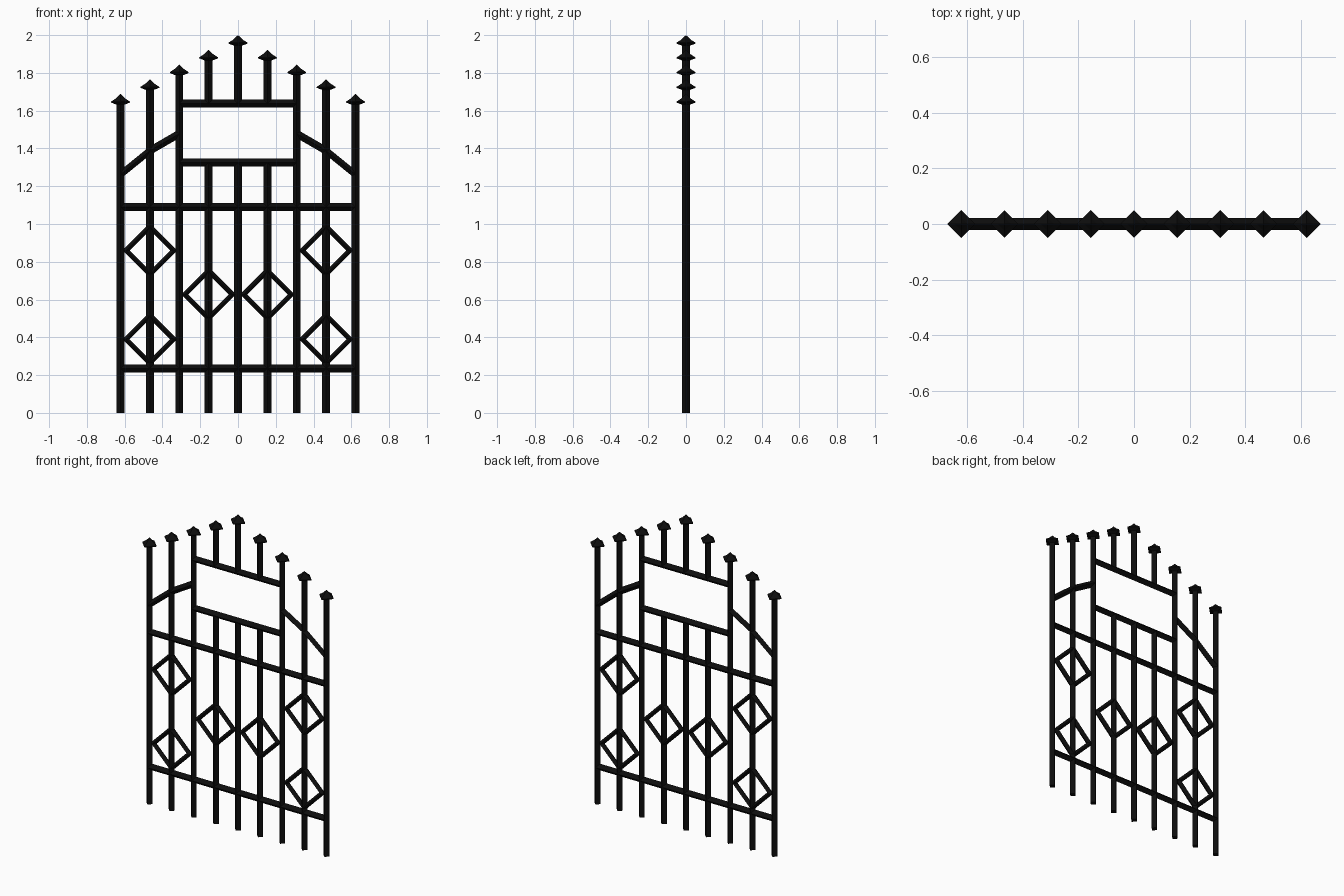
import bpy, bmesh
from mathutils import Vector

if "Cube" in bpy.data.objects:
    bpy.data.objects.remove(bpy.data.objects["Cube"])

iron = bpy.data.materials.new("black_iron")
iron.diffuse_color = (0.004, 0.004, 0.004, 1)
iron.use_nodes = True
iron.node_tree.nodes["Principled BSDF"].inputs["Base Color"].default_value = iron.diffuse_color

R = 0.021          # half diagonal of the bar section
STEP = 0.1555      # spacing between uprights


def finish(name, bm):
    bmesh.ops.recalc_face_normals(bm, faces=bm.faces)
    me = bpy.data.meshes.new(name)
    bm.to_mesh(me)
    bm.free()
    me.materials.append(iron)
    ob = bpy.data.objects.new(name, me)
    bpy.context.collection.objects.link(ob)
    return ob


def skin(bm, rings, closed=False):
    """Bridge successive four-point rings into a tube."""
    vs = [[bm.verts.new(p) for p in ring] for ring in rings]
    pairs = list(zip(vs, vs[1:])) + ([(vs[-1], vs[0])] if closed else [])
    for a, b in pairs:
        for i in range(4):
            j = (i + 1) % 4
            bm.faces.new((a[i], a[j], b[j], b[i]))
    if not closed:
        bm.faces.new(vs[0])
        bm.faces.new(vs[-1])


def ring(c, a, b):
    c, a, b = Vector(c), Vector(a), Vector(b)
    return [c + a, c + b, c - a, c - b]


def bar(name, x, z0, z1):
    bm = bmesh.new()
    skin(bm, [ring((x, 0, z), (R, 0, 0), (0, R, 0)) for z in (z0, z1)])
    finish(name, bm)


def rail(name, pts, h=R):
    bm = bmesh.new()
    skin(bm, [ring((x, 0, z), (0, 0, h), (0, R, 0)) for x, z in pts])
    finish(name, bm)


def finial(name, x, tip):
    # four-sided flared spear cap
    bm = bmesh.new()
    profile = [(0.021, -0.056), (0.05, -0.045), (0.05, -0.040),
               (0.024, -0.023), (0.0005, 0)]
    skin(bm, [ring((x, 0, tip + z), (r, 0, 0), (0, r, 0)) for r, z in profile])
    finish(name, bm)


def diamond(name, x, z, major=0.126, minor=0.019):
    # square loop with a four-sided section
    bm = bmesh.new()
    rings = []
    for dx, dz in ((1, 0), (0, 1), (-1, 0), (0, -1)):
        d = Vector((dx, 0, dz))
        rings.append(ring(Vector((x, 0, z)) + d * major, d * minor, (0, minor, 0)))
    skin(bm, rings, closed=True)
    finish(name, bm)


# Uprights and caps; the inner three are interrupted by the open panel
for i in range(-4, 5):
    x, tip = i * STEP, 2.0 - 0.078 * abs(i)
    if abs(i) < 2:
        bar("lower_upright", x, 0, 1.325)
        bar("upper_upright", x, 1.637, tip - 0.03)
    else:
        bar("upright", x, 0, tip - 0.03)
    finial("spear_cap", x, tip)

# Horizontal rails
for name, half, z in (("bottom_rail", 4, 0.235), ("middle_rail", 4, 1.09),
                      ("panel_bottom_rail", 2, 1.325), ("panel_top_rail", 2, 1.637)):
    rail(name, [(-half * STEP, z), (half * STEP, z)])

# Sloping shoulders and diamond ornaments on both sides
for s in (-1, 1):
    rail("shoulder_rail", [(s * 2 * STEP, 1.478), (s * 3 * STEP, 1.388),
                           (s * 4 * STEP, 1.262)], R * 1.1)
    for i, z in ((3, 0.86), (3, 0.39), (1, 0.627)):
        diamond("diamond_ornament", s * i * STEP, z)
